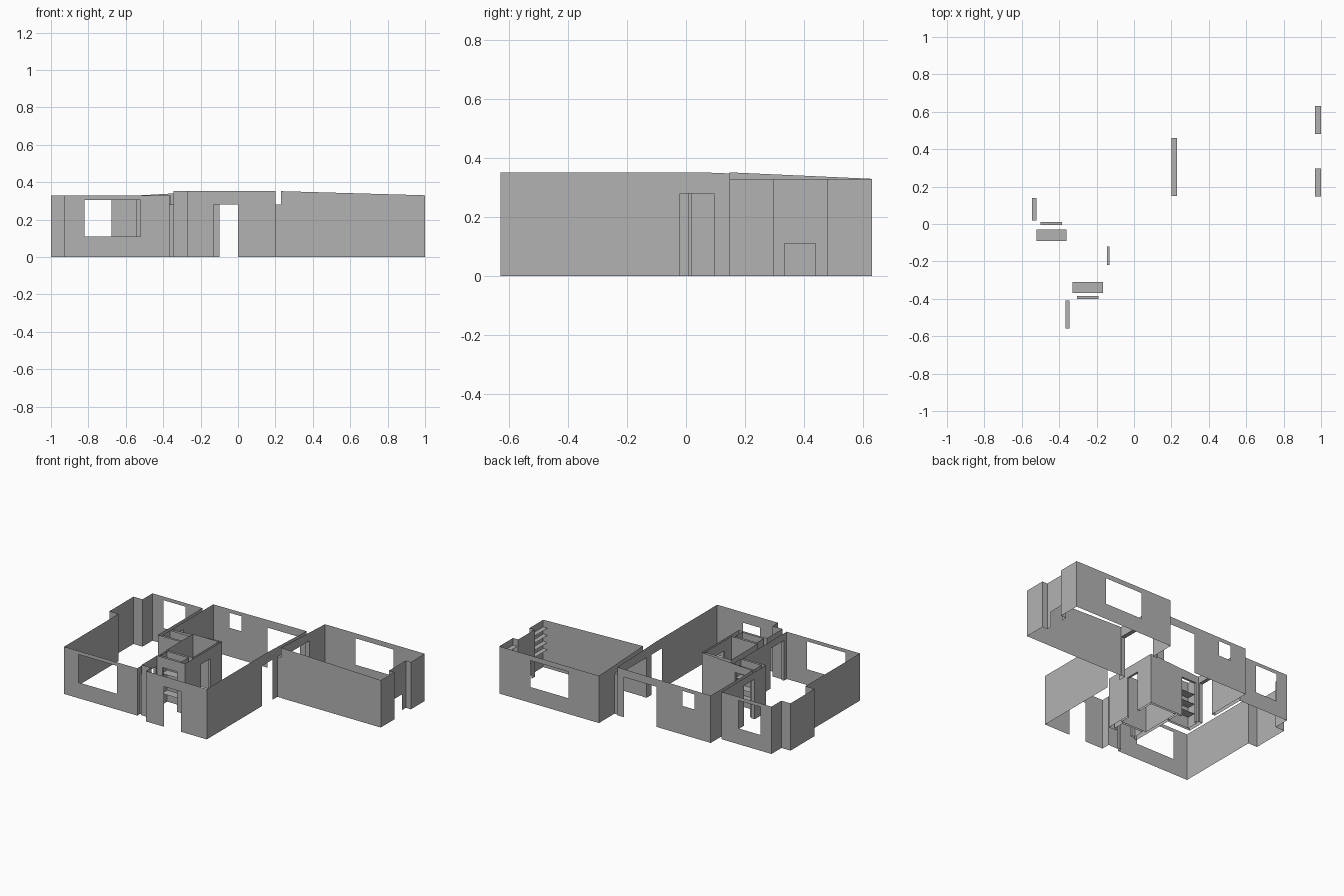
import bpy, bmesh

cube = bpy.data.objects.get("Cube")
if cube:
    bpy.data.objects.remove(cube, do_unlink=True)

LOW, MID, HIGH = 0.33, 0.336, 0.352
DOOR = 0.28

grey = bpy.data.materials.new("plain_grey")
grey.use_nodes = True
colour = (0.45, 0.45, 0.45, 1)
grey.diffuse_color = colour
grey.node_tree.nodes["Principled BSDF"].inputs["Base Color"].default_value = colour


def finish(name, bm):
    bmesh.ops.remove_doubles(bm, verts=bm.verts, dist=0.0002)
    mesh = bpy.data.meshes.new(name)
    bm.to_mesh(mesh)
    bm.free()
    mesh.materials.append(grey)
    bpy.context.collection.objects.link(bpy.data.objects.new(name, mesh))


def quad(bm, *points):
    bm.faces.new([bm.verts.new(p) for p in points])


def wall(bm, p, q, holes):
    """Thin wall from p to q (x, y, top height); holes are (start, end, sill, head)."""
    axis = 0 if abs(q[0] - p[0]) > abs(q[1] - p[1]) else 1
    lo, hi = sorted((p[axis], q[axis]))
    cuts = sorted({lo, hi} | {c for h in holes for c in h[:2] if lo < c < hi})

    def at(c, z=None):
        t = (c - p[axis]) / (q[axis] - p[axis])
        x, y, top = [s + (e - s) * t for s, e in zip(p, q)]
        return (x, y, top if z is None else z)

    for a, b in zip(cuts, cuts[1:]):
        hole = next((h for h in holes if h[0] <= (a + b) / 2 <= h[1]), None)
        if hole is None:
            quad(bm, at(a, 0), at(b, 0), at(b), at(a))
            continue
        if hole[2] > 0:
            quad(bm, at(a, 0), at(b, 0), at(b, hole[2]), at(a, hole[2]))
        quad(bm, at(a, hole[3]), at(b, hole[3]), at(b), at(a))


def room(name, corners, holes=None):
    """Closed run of walls; holes are keyed by the number of the wall."""
    bm = bmesh.new()
    for i, p in enumerate(corners):
        wall(bm, p, corners[(i + 1) % len(corners)], (holes or {}).get(i, []))
    finish(name, bm)


def box_room(name, x0, x1, y0, y1, top, holes):
    room(name, [(x0, y0, top), (x1, y0, top), (x1, y1, top), (x0, y1, top)], holes)


def door_lining(name, x0, x1, y0, y1, through):
    """Soffit and two jambs joining the doorways of neighbouring rooms."""
    bm = bmesh.new()
    quad(bm, (x0, y0, DOOR), (x1, y0, DOOR), (x1, y1, DOOR), (x0, y1, DOOR))
    if through == "x":
        for y in (y0, y1):
            quad(bm, (x0, y, 0), (x1, y, 0), (x1, y, DOOR), (x0, y, DOOR))
    else:
        for x in (x0, x1):
            quad(bm, (x, y0, 0), (x, y1, 0), (x, y1, DOOR), (x, y0, DOOR))
    finish(name, bm)


def shelves(name, x0, x1, y0, y1, levels):
    bm = bmesh.new()
    for z in levels:
        quad(bm, (x0, y0, z), (x1, y0, z), (x1, y1, z), (x0, y1, z))
    finish(name, bm)


# Long left room with a bay in its side wall
room("left_room_walls", [
    (-0.365, -0.59, LOW), (-0.93, -0.59, LOW), (-0.93, 0.01, LOW),
    (-1, 0.01, LOW), (-1, 0.275, LOW), (-0.93, 0.275, LOW),
    (-0.93, 0.385, LOW), (-0.545, 0.385, LOW), (-0.545, -0.105, LOW),
    (-0.365, -0.105, LOW)],
    {0: [(-0.82, -0.52, 0.11, 0.305)],
     6: [(-0.845, -0.675, 0.11, 0.305)],
     7: [(0.02, 0.14, 0, DOOR)],
     9: [(-0.56, -0.41, 0, DOOR)]})

# Entrance hall that opens into the middle room
room("hall_and_middle_room_walls", [
    (-0.27, -0.63, HIGH), (0.2, -0.63, HIGH), (0.2, 0.05, HIGH),
    (0.2, 0.47, MID), (-0.52, 0.47, LOW), (-0.52, 0.01, LOW),
    (-0.13, 0.01, HIGH), (-0.13, -0.4, HIGH), (-0.345, -0.4, HIGH),
    (-0.345, -0.57, HIGH), (-0.27, -0.57, HIGH)],
    {0: [(-0.13, 0, 0, DOOR)],
     1: [(-0.02, 0.095, 0, DOOR)],
     2: [(-0.02, 0.095, 0, DOOR), (0.15, 0.46, 0, DOOR)],
     3: [(-0.1, 0.15, 0, DOOR), (-0.395, -0.302, 0.2, 0.305)],
     4: [(0.02, 0.14, 0, DOOR)],
     5: [(-0.5, -0.385, 0, DOOR)],
     6: [(-0.22, -0.12, 0, DOOR)],
     7: [(-0.305, -0.19, 0, DOOR)],
     8: [(-0.56, -0.41, 0, DOOR)]})

# Right room with a chimney breast between two alcoves
BREAST = 0.96
room("right_room_walls", [
    (0.23, 0.147, HIGH), (1, 0.147, LOW), (1, 0.297, LOW),
    (BREAST, 0.297, LOW), (BREAST, 0.48, LOW), (1, 0.48, LOW),
    (1, 0.632, LOW), (0.23, 0.632, LOW)],
    {3: [(0.335, 0.44, 0, 0.11)],
     6: [(0.467, 0.76, 0.11, 0.295)],
     7: [(0.15, 0.46, 0, DOOR)]})

# Small rooms in the core
box_room("back_closet_walls", -0.52, -0.36, -0.09, -0.005, LOW,
         {2: [(-0.5, -0.385, 0, DOOR)]})
box_room("front_closet_walls", -0.33, -0.165, -0.385, -0.31, HIGH,
         {0: [(-0.305, -0.19, 0, DOOR)]})
box_room("washroom_walls", -0.345, -0.145, -0.295, -0.005, HIGH,
         {1: [(-0.22, -0.12, 0, DOOR)]})

# Linings of the inner doorways
door_lining("left_room_back_doorway", -0.545, -0.52, 0.02, 0.14, "x")
door_lining("left_room_front_doorway", -0.365, -0.345, -0.56, -0.41, "x")
door_lining("washroom_doorway", -0.145, -0.13, -0.22, -0.12, "x")
door_lining("right_room_doorway", 0.2, 0.23, 0.15, 0.46, "x")
door_lining("back_closet_doorway", -0.5, -0.385, -0.005, 0.01, "y")
door_lining("front_closet_doorway", -0.305, -0.19, -0.4, -0.385, "y")

# Shelves in the closets and alcoves
closet_levels = [0.08, 0.15, 0.22]
alcove_levels = [0.13, 0.18, 0.23, 0.28]
shelves("back_closet_shelves", -0.52, -0.36, -0.09, -0.03, closet_levels)
shelves("front_closet_shelves", -0.33, -0.165, -0.37, -0.31, closet_levels)
shelves("front_alcove_shelves", 0.967, 1, 0.147, 0.297, alcove_levels)
shelves("back_alcove_shelves", 0.967, 1, 0.48, 0.632, alcove_levels)
